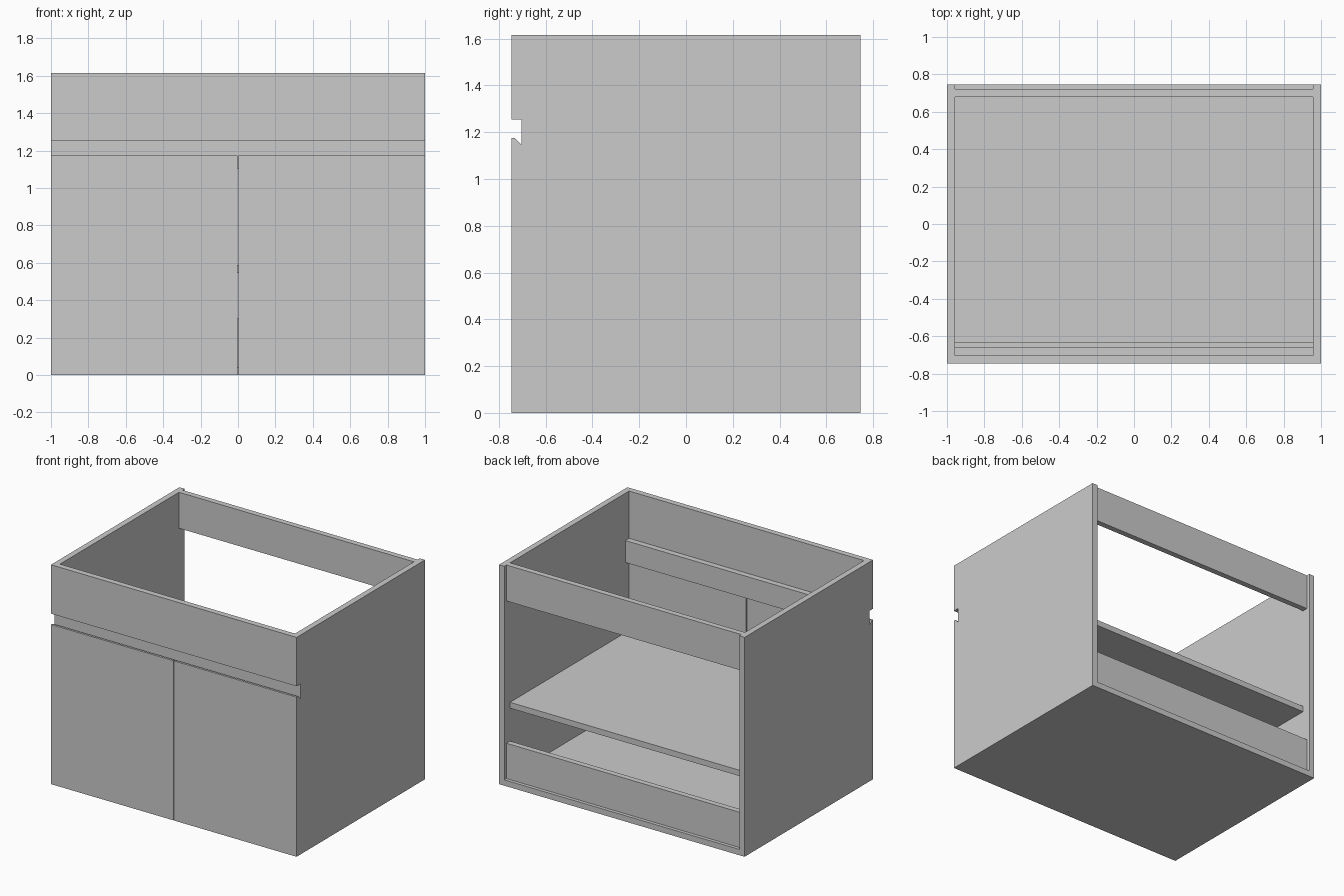
import bpy, bmesh

if "Cube" in bpy.data.objects:
    bpy.data.objects.remove(bpy.data.objects["Cube"])

W, D, H, T = 1.0, 0.747, 1.615, 0.043   # half width, half depth, height, board thickness
IN = W - T                              # inner half width
FRONT = -D + T                          # back plane of the door fronts


def extrude_x(name, profile, x0, x1):
    """Extrude a (y, z) profile from x0 to x1."""
    bm = bmesh.new()
    face = bm.faces.new([bm.verts.new((x0, y, z)) for y, z in profile])
    moved = bmesh.ops.extrude_face_region(bm, geom=[face])["geom"]
    verts = [g for g in moved if isinstance(g, bmesh.types.BMVert)]
    bmesh.ops.translate(bm, verts=verts, vec=(x1 - x0, 0, 0))
    bmesh.ops.recalc_face_normals(bm, faces=bm.faces)
    mesh = bpy.data.meshes.new(name)
    bm.to_mesh(mesh)
    bm.free()
    obj = bpy.data.objects.new(name, mesh)
    bpy.context.collection.objects.link(obj)
    return obj


def board(name, x0, x1, y0, y1, z0, z1):
    return extrude_x(name, [(y0, z0), (y1, z0), (y1, z1), (y0, z1)], x0, x1)


# Doors have a bevelled finger grip along the top back edge
door_profile = [(-D, 0), (FRONT, 0), (FRONT, 1.147), (-0.731, 1.175), (-D, 1.175)]

# Side panels and doors, left and right
for side, s in (("left", -1), ("right", 1)):
    board(f"{side}_side_panel", *sorted((s * IN, s * W)), FRONT, D, 0, H)
    extrude_x(f"{side}_door", door_profile, *sorted((s * 0.003, s * W)))

# Fixed front panel above the grip gap
board("front_panel", -W, W, -D, FRONT, 1.255, H)

# Rail behind the grip gap
board("front_rail", -IN, IN, FRONT, FRONT + T, 1.105, 1.267)

# Back rails, slightly recessed
board("upper_back_rail", -IN, IN, 0.68, 0.722, 1.35, H)
board("lower_back_rail", -IN, IN, 0.68, 0.722, T, 0.303)

# Bottom and inner shelf
board("bottom_panel", -IN, IN, FRONT, D, 0.0, T)
board("shelf", -IN, IN, -0.635, 0.68, 0.545, 0.588)
